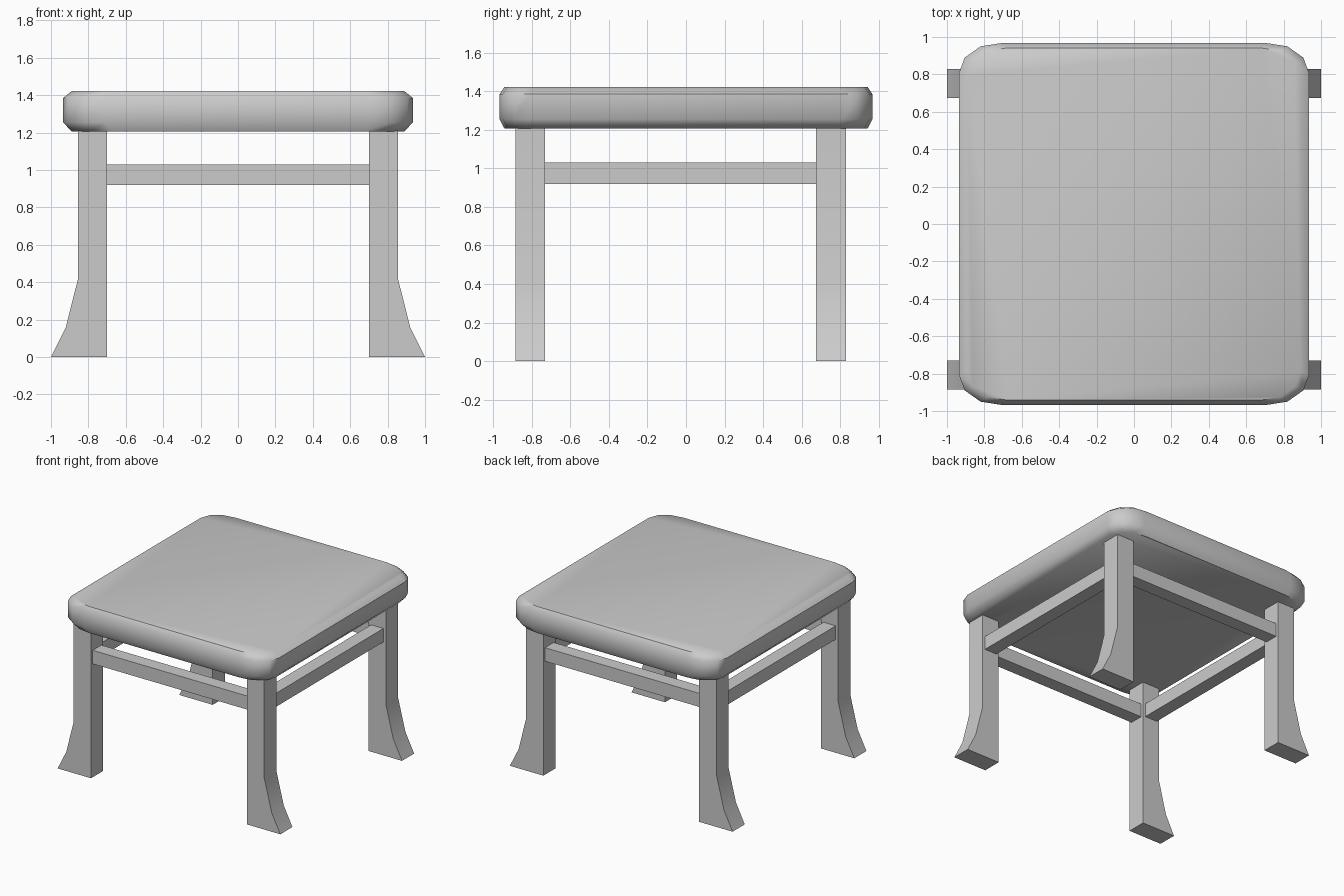
import bpy, bmesh, math

cube = bpy.data.objects.get("Cube")
if cube:
    bpy.data.objects.remove(cube, do_unlink=True)

# Single plain grey for the whole stool
grey = bpy.data.materials.new("plain_grey")
grey.use_nodes = True
GREY = (0.6, 0.6, 0.6, 1)
grey.diffuse_color = GREY
grey.node_tree.nodes["Principled BSDF"].inputs["Base Color"].default_value = GREY


def loft(name, rings, angle):
    """Skin a stack of matching rings, cap both ends, shade by angle."""
    bm = bmesh.new()
    loops = [[bm.verts.new(p) for p in ring] for ring in rings]
    n = len(loops[0])
    for a, b in zip(loops, loops[1:]):
        for i in range(n):
            j = (i + 1) % n
            bm.faces.new((a[i], a[j], b[j], b[i]))
    bm.faces.new(loops[0][::-1])
    bm.faces.new(loops[-1])
    bmesh.ops.recalc_face_normals(bm, faces=bm.faces)
    mesh = bpy.data.meshes.new(name)
    bm.to_mesh(mesh)
    bm.free()
    mesh.materials.append(grey)
    obj = bpy.data.objects.new(name, mesh)
    bpy.context.collection.objects.link(obj)
    bpy.ops.object.select_all(action='DESELECT')
    obj.select_set(True)
    bpy.context.view_layer.objects.active = obj
    bpy.ops.object.shade_smooth_by_angle(angle=math.radians(angle))
    return obj


def box(name, x0, x1, y0, y1, z0, z1):
    loft(name, [[(x0, y0, z), (x1, y0, z), (x1, y1, z), (x0, y1, z)]
                for z in (z0, z1)], 30)


# Cushioned seat: rounded rectangle with softened top and bottom rims
corner = [(0.935, 0.81), (0.905, 0.89), (0.82, 0.95), (0.71, 0.967)]
quarter = corner + [(-x, y) for x, y in reversed(corner)]
outline = quarter + [(-x, -y) for x, y in quarter]
HALF_X, HALF_Y = 0.935, 0.967


def seat_ring(inset_x, inset_y, z):
    return [(x * (1 - inset_x / HALF_X), y * (1 - inset_y / HALF_Y), z)
            for x, y in outline]


loft("seat", [seat_ring(0.045, 0.025, 1.207), seat_ring(0, 0, 1.255),
              seat_ring(0, 0, 1.385), seat_ring(0.045, 0.025, 1.422)], 50)

# Legs: straight posts that flare outwards at the foot
INNER, OUTER = 0.70, 0.855
leg_profile = [(1.0, 0), (0.922, 0.155), (OUTER, 0.42), (OUTER, 1.21)]
leg_spans = {"front": (-0.885, -0.73), "back": (0.675, 0.83)}
for end, (y0, y1) in leg_spans.items():
    for side, s in (("left", 1), ("right", -1)):
        loft(f"{end}_{side}_leg",
             [[(s * INNER, y0, z), (s * x, y0, z), (s * x, y1, z), (s * INNER, y1, z)]
              for x, z in leg_profile], 30)

# Stretcher rails between the legs, set in slightly from the leg faces
LOW, HIGH, GAP = 0.92, 1.03, 0.022
for end, (y0, y1) in leg_spans.items():
    box(f"{end}_rail", -INNER, INNER, y0 + GAP, y1 - GAP, LOW, HIGH)
for side, s in (("left", 1), ("right", -1)):
    xa, xb = sorted((s * (INNER + GAP), s * (OUTER - GAP)))
    box(f"{side}_rail", xa, xb, leg_spans["front"][1], leg_spans["back"][0], LOW, HIGH)
